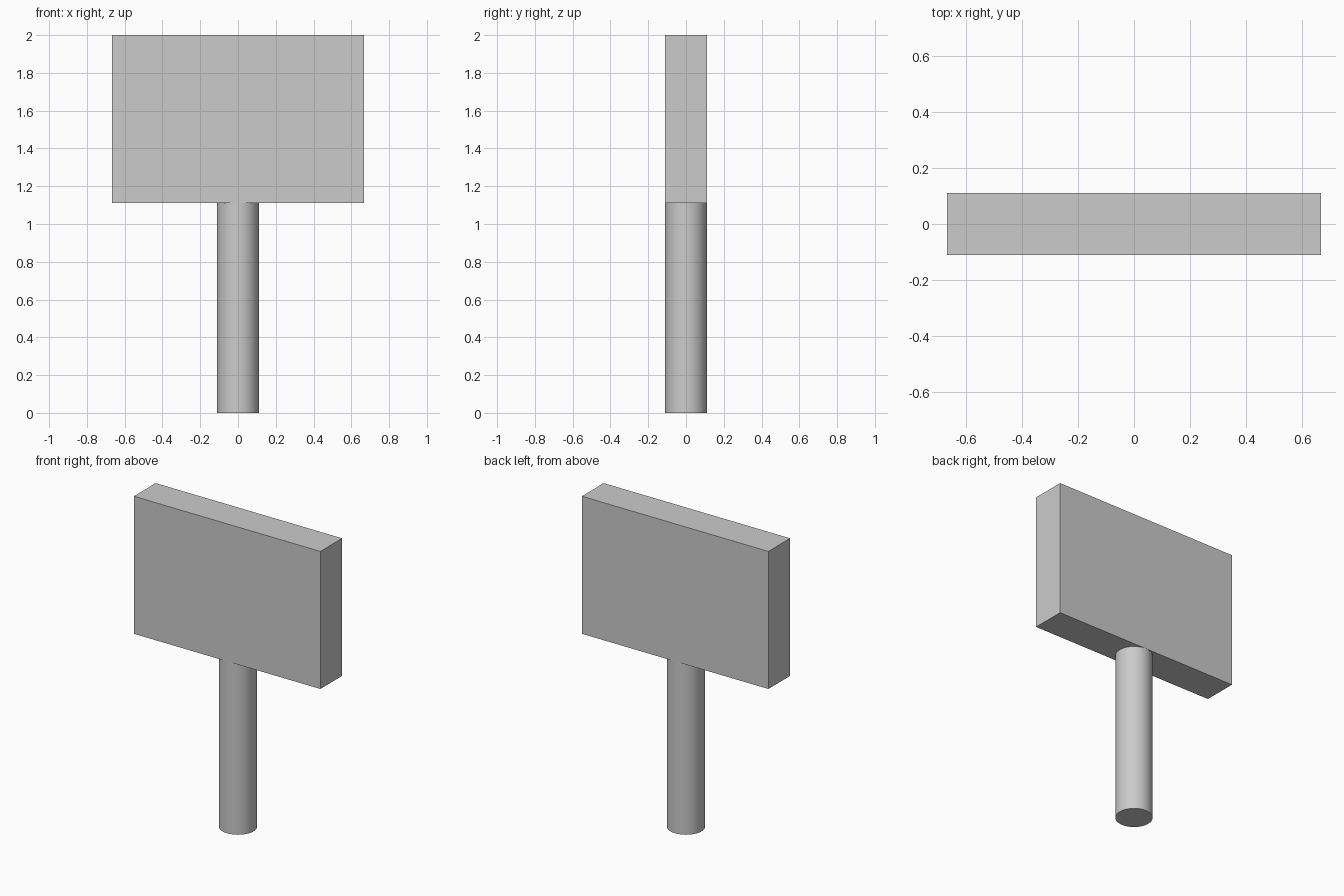
import bpy
import math

if "Cube" in bpy.data.objects:
    bpy.data.objects.remove(bpy.data.objects["Cube"])

U = 1 / 9            # base module
SPLIT = 10 * U       # height where the post meets the panel

# Round post
bpy.ops.mesh.primitive_cylinder_add(vertices=64, radius=U, depth=SPLIT,
                                    location=(0, 0, SPLIT / 2))
post = bpy.context.object
post.name = "post"
bpy.ops.object.shade_smooth_by_angle(angle=math.radians(30))

# Flat rectangular panel, as thick as the post is wide
bpy.ops.mesh.primitive_cube_add(size=1, location=(0, 0, (SPLIT + 2) / 2))
panel = bpy.context.object
panel.name = "sign_panel"
panel.scale = (12 * U, 2 * U, 2 - SPLIT)
bpy.ops.object.transform_apply(location=False, rotation=False, scale=True)
